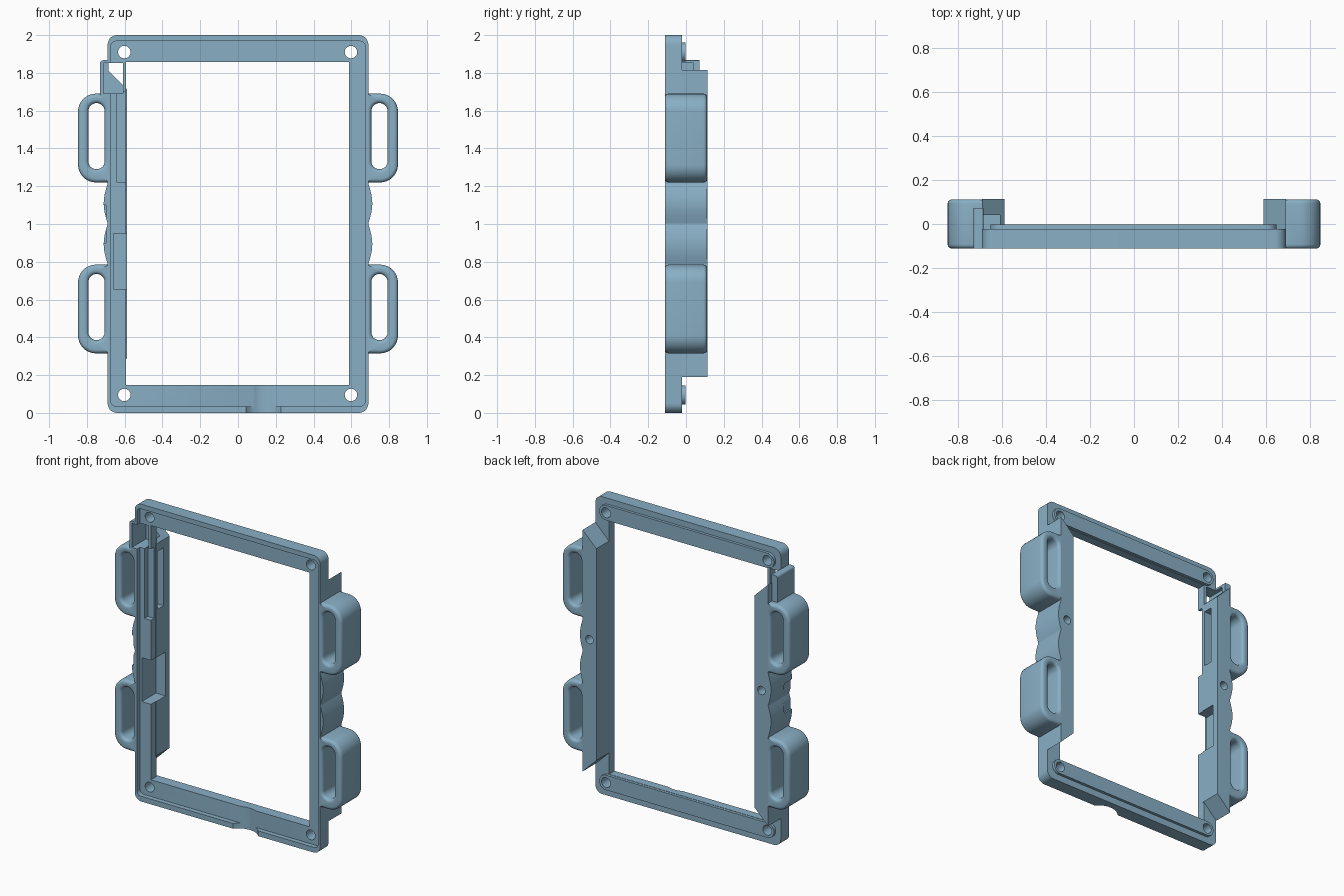
import bpy, bmesh, math

if "Cube" in bpy.data.objects:
    bpy.data.objects.remove(bpy.data.objects["Cube"])

mat = bpy.data.materials.new("dusty blue")
mat.diffuse_color = (0.25, 0.43, 0.56, 1)
mat.use_nodes = True
mat.node_tree.nodes["Principled BSDF"].inputs["Base Color"].default_value = mat.diffuse_color


def finish(name, bm):
    bmesh.ops.recalc_face_normals(bm, faces=bm.faces)
    me = bpy.data.meshes.new(name)
    bm.to_mesh(me)
    bm.free()
    me.materials.append(mat)
    ob = bpy.data.objects.new(name, me)
    bpy.context.collection.objects.link(ob)
    return ob


def prism(name, pts, y0, y1):
    """Extrude an xz outline from y0 to y1."""
    bm = bmesh.new()
    f = bm.faces.new([bm.verts.new((x, y0, z)) for x, z in pts])
    r = bmesh.ops.extrude_face_region(bm, geom=[f])
    bmesh.ops.translate(bm, vec=(0, y1 - y0, 0),
                        verts=[v for v in r["geom"] if isinstance(v, bmesh.types.BMVert)])
    return finish(name, bm)


def box(name, x0, x1, y0, y1, z0, z1):
    return prism(name, [(x0, z0), (x1, z0), (x1, z1), (x0, z1)], y0, y1)


def rounded(x0, x1, z0, z1, radii, n=8):
    """Rounded rectangle; radii start at the low-x, low-z corner."""
    pts = []
    corners = [(x0, z0, 1, 1), (x1, z0, -1, 1), (x1, z1, -1, -1), (x0, z1, 1, -1)]
    for i, ((cx, cz, sx, sz), r) in enumerate(zip(corners, radii)):
        for k in range(n + 1):
            a = math.pi + math.pi / 2 * (i + k / n)
            pts.append((cx + sx * r + r * math.cos(a), cz + sz * r + r * math.sin(a)))
    return pts


def disc(x, z, r, n=32):
    return [(x + r * math.cos(2 * math.pi * k / n), z + r * math.sin(2 * math.pi * k / n))
            for k in range(n)]


def cut(ob, cutters):
    bpy.context.view_layer.objects.active = ob
    for c in cutters:
        m = ob.modifiers.new("cut", 'BOOLEAN')
        m.operation = 'DIFFERENCE'
        m.solver = 'EXACT'
        m.object = c
        bpy.ops.object.modifier_apply(modifier=m.name)


def handle(name, s, z0, z1):
    """Rounded loop handle on side s (+1 or -1)."""
    bm = bmesh.new()
    outer = rounded(0.676, 0.847, z0, z1, [0.006, 0.095, 0.095, 0.006])
    inner = rounded(0.706, 0.792, z0 + 0.07, z1 - 0.05, [0.0425] * 4)
    rings = [[bm.verts.new((s * x, y, z)) for x, z in pts]
             for pts, y in ((outer, -0.112), (outer, 0.112), (inner, 0.112), (inner, -0.112))]
    n = len(outer)
    for a in range(4):
        p, q = rings[a], rings[(a + 1) % 4]
        for i in range(n):
            j = (i + 1) % n
            bm.faces.new([p[i], p[j], q[j], q[i]])
    # round the rims, except where the handle meets the frame
    rim = []
    for ring in rings:
        for i in range(n):
            a, b = ring[i], ring[(i + 1) % n]
            if abs(a.co.x + b.co.x) / 2 > 0.69:
                rim.append(bm.edges.get((a, b)))
    bmesh.ops.bevel(bm, geom=rim, offset=0.02, segments=4, profile=0.5,
                    affect='EDGES', clamp_overlap=True)
    return finish(name, bm)


cutters = []


def cutter(ob):
    cutters.append(ob)
    return ob


# Front frame with raised lip, opening and screw holes
frame = prism("frame", rounded(-0.69, 0.69, 0, 2, [0.05] * 4), -0.112, -0.022)
recess = cutter(prism("recess", rounded(-0.674, 0.674, 0.035, 1.968, [0.03] * 4), -0.2, -0.08))
opening = cutter(box("opening", -0.592, 0.588, -0.2, 0.0, 0.147, 1.857))
screws = [cutter(prism("screw_hole", disc(x, z, 0.033), -0.3, 0.3))
          for x in (-0.602, 0.598) for z in (0.095, 1.91)]

# Cable scoop through the bottom lip
scoop = cutter(box("scoop", 0, 1, 0, 1, 0, 1))
bm = bmesh.new()
bmesh.ops.create_cone(bm, cap_ends=True, segments=64, radius1=0.122, radius2=0.122, depth=0.5)
bmesh.ops.translate(bm, vec=(0.135, -0.19, 0.1), verts=bm.verts)
bm.to_mesh(scoop.data)
bm.free()

# Pockets in the left side
pockets = [cutter(box("pocket", *d)) for d in (
    (-0.712, -0.61, -0.2, 0.04, 1.69, 1.852),
    (-0.64, -0.55, -0.2, -0.045, 1.22, 1.70),
    (-0.64, -0.55, -0.015, 0.05, 1.27, 1.66),
    (-0.66, -0.55, -0.2, 0.07, 0.655, 0.95))]
cut(frame, [recess, opening, scoop] + screws + pockets)

# Raised pads behind the top and bottom bars
for name, z in (("top_pad", 1.91), ("bottom_pad", 0.095)):
    pad = prism(name, rounded(-0.652, 0.648, z - 0.05, z + 0.05, [0.0495] * 4), -0.03, -0.003)
    cut(pad, screws)

# Side rails with mitred ends and a blind screw hole, grip bumps and handles
for s, side in ((1, "right"), (-1, "left")):
    rail = prism(side + "_rail",
                 [(s * x, z) for x, z in ((0.588, 0.29), (0.69, 0.19), (0.69, 1.815), (0.588, 1.715))],
                 -0.03, 0.113)
    blind = cutter(prism("blind_hole", disc(s * 0.64, 1.09, 0.028), 0.03, 0.3))
    cut(rail, [blind] + (pockets if s < 0 else []))
    for label, z0 in (("lower", 0.785), ("upper", 1.0)):
        arc = [(s * (0.689 + 0.022 * math.sin(math.pi * k / 16)), z0 + 0.2175 * k / 16)
               for k in range(17)]
        bump = prism(f"{side}_{label}_grip", [(s * 0.68, z0)] + arc + [(s * 0.68, z0 + 0.2175)],
                     -0.111, 0.112)
        if s < 0:
            cut(bump, [cutter(box("grip_notch", -0.8, -0.7, -0.2, -0.03, 0.9, 1.1))])
    handle(side + "_lower_handle", s, 0.315, 0.785)
    handle(side + "_upper_handle", s, 1.22, 1.69)

# Shoulder block above the upper left handle
block = prism("shoulder_block", rounded(-0.73, -0.685, 1.65, 1.867, [0.002, 0.002, 0.002, 0.015]),
              -0.111, 0.072)
cut(block, pockets[:1])

for c in cutters:
    bpy.data.objects.remove(c)

# Smooth curves, sharp corners
for ob in bpy.context.scene.objects:
    ob.select_set(True)
    bpy.context.view_layer.objects.active = ob
bpy.ops.object.shade_smooth_by_angle(angle=math.radians(32))
